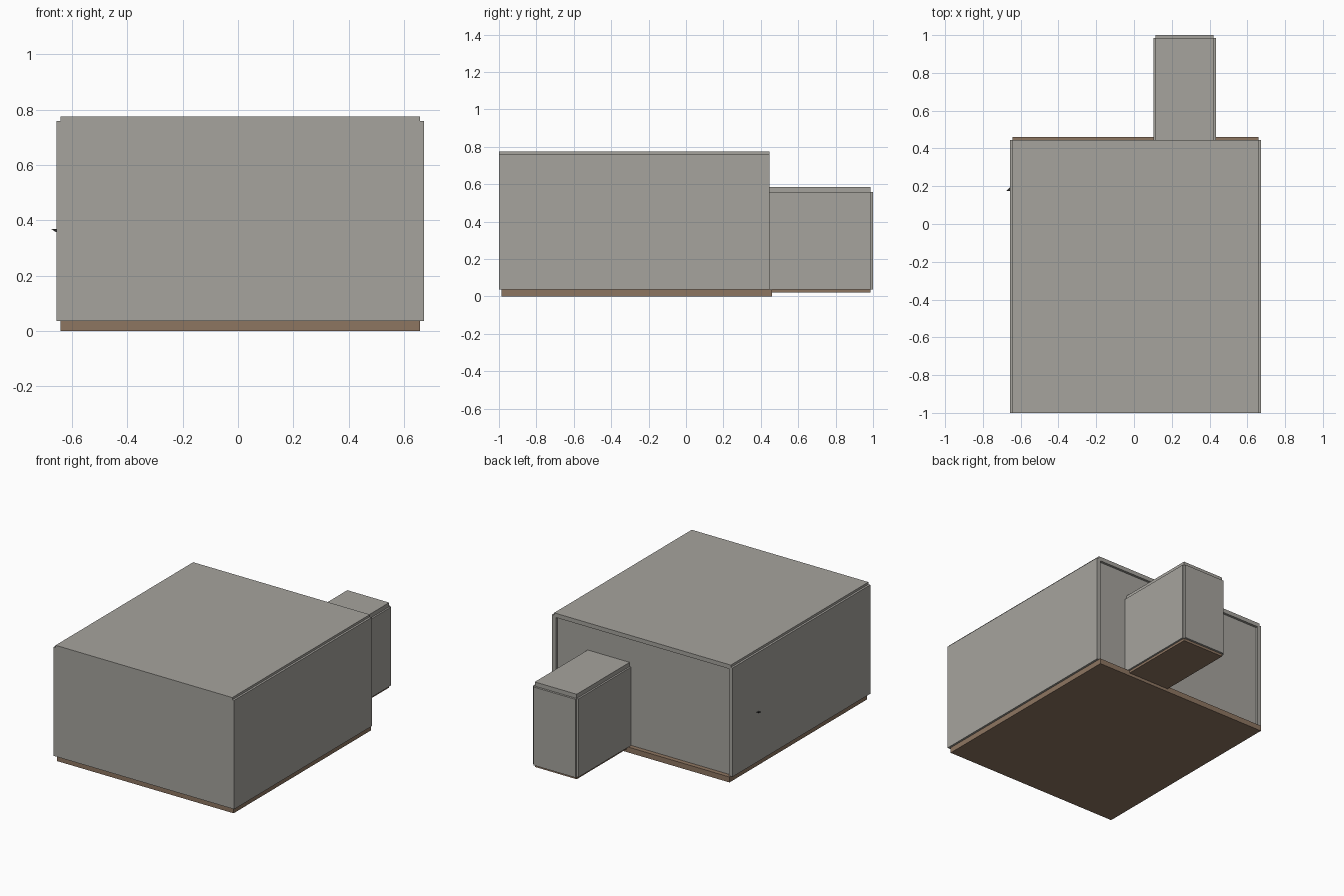
import bpy, bmesh

if "Cube" in bpy.data.objects:
    bpy.data.objects.remove(bpy.data.objects["Cube"])


def material(name, rgb):
    m = bpy.data.materials.new(name)
    m.diffuse_color = (*rgb, 1)
    m.use_nodes = True
    m.node_tree.nodes["Principled BSDF"].inputs["Base Color"].default_value = m.diffuse_color
    return m


wood = material("wood", (0.27, 0.18, 0.12))
dark = material("dark", (0.03, 0.03, 0.03))
plaster = material("plaster", (0.38, 0.37, 0.34))


def finish(name, bm, mat):
    mesh = bpy.data.meshes.new(name)
    bm.to_mesh(mesh)
    bm.free()
    mesh.materials.append(mat)
    ob = bpy.data.objects.new(name, mesh)
    bpy.context.collection.objects.link(ob)
    return ob


def slab(name, x, y, z, mat=plaster):
    """Box given by its (min, max) range on each axis."""
    bm = bmesh.new()
    bmesh.ops.create_cube(bm, size=1)
    for v in bm.verts:
        v.co = [r[0] if c < 0 else r[1] for c, r in zip(v.co, (x, y, z))]
    return finish(name, bm, mat)


T = 0.028  # wall thickness

# Main room: floor, ceiling, front and side walls
L, R = -0.656, 0.672
wall_z = (0.036, 0.76)
slab("room_floor", (-0.642, 0.658), (-0.986, 0.46), (0, 0.036), wood)
slab("room_ceiling", (-0.642, 0.658), (-1, 0.446), (0.775 - T, 0.775))
slab("room_front_wall", (L + T, R - T), (-1, -1 + T), wall_z)
slab("room_left_wall", (L, L + T), (-1, 0.446), wall_z)
slab("room_right_wall", (R - T, R), (-1, 0.446), wall_z)

# Back wall, slightly recessed, in three pieces around the passage opening
back_y = (0.43 - T, 0.43)
A, B = 0.102, 0.434
slab("back_wall_left", (L + T, A + T), back_y, (0.036, 0.747))
slab("back_wall_right", (B - T, R - T), back_y, (0.036, 0.747))
slab("back_wall_lintel", (A + T, B - T), back_y, (0.557, 0.747))

# Passage behind the room
pass_y = (0.43, 0.986)
pass_z = (0.036, 0.557)
slab("passage_floor", (A + 0.012, B - 0.012), pass_y, (0.02, 0.04), wood)
slab("passage_roof", (A + 0.012, B - 0.012), pass_y, (0.585 - T, 0.585))
slab("passage_left_wall", (A, A + T), pass_y, pass_z)
slab("passage_right_wall", (B - T, B), pass_y, pass_z)
slab("passage_end_wall", (A + 0.012, B - 0.012), (1 - T, 1), pass_z)

# Small dark corner poking through the left wall
bm = bmesh.new()
tip = [(-0.675, 0.175, 0.369), (-0.635, 0.175, 0.369),
       (-0.635, 0.215, 0.369), (-0.635, 0.175, 0.343)]
for p in tip:
    bm.verts.new(p)
bmesh.ops.convex_hull(bm, input=bm.verts[:])
bmesh.ops.recalc_face_normals(bm, faces=bm.faces[:])
finish("protruding_corner", bm, dark)
